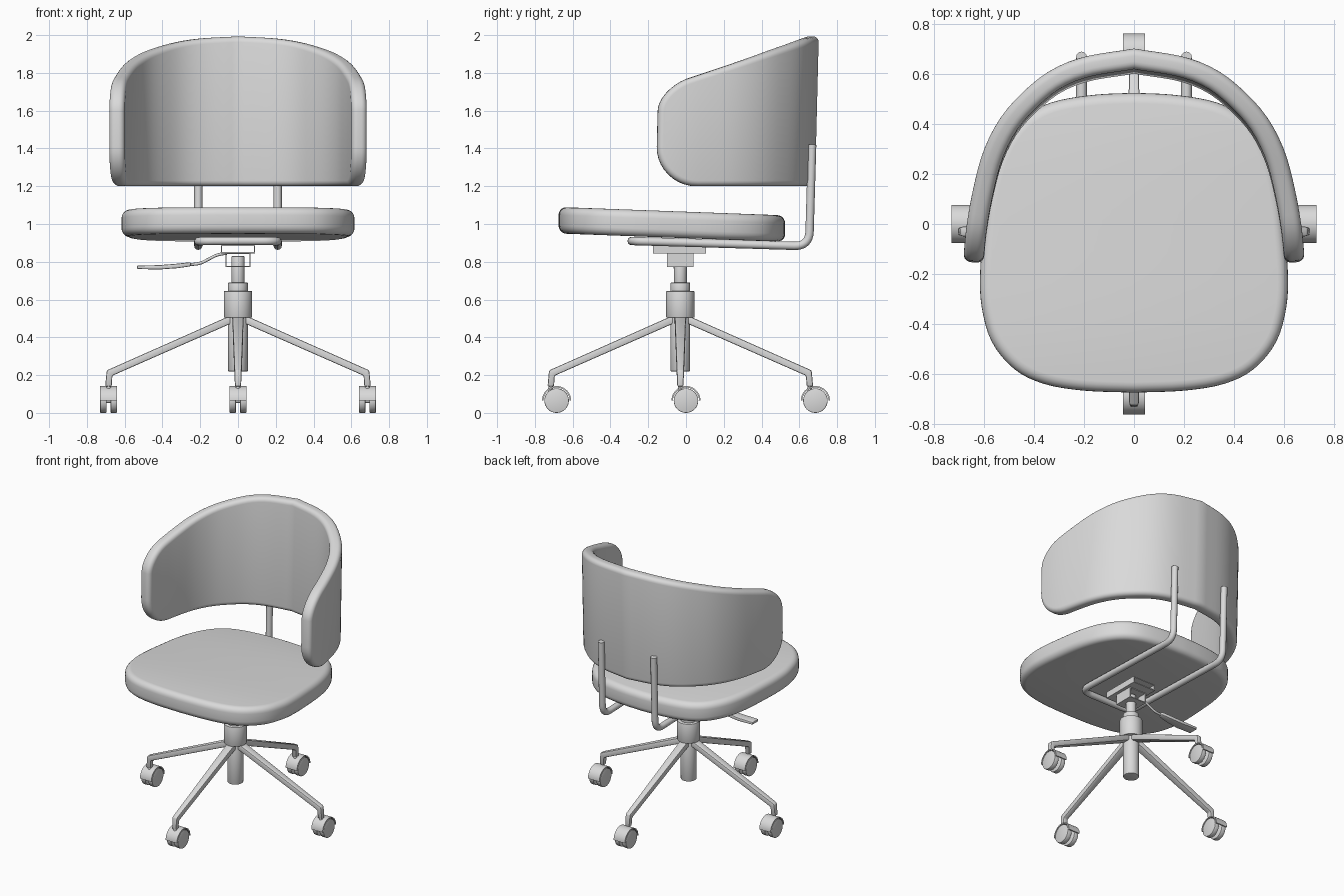
import bpy, bmesh
from math import sin, cos, pi, sqrt, radians
from mathutils import Vector, Matrix

cube = bpy.data.objects.get("Cube")
if cube:
    bpy.data.objects.remove(cube, do_unlink=True)

grey = bpy.data.materials.new("light_grey")
grey.use_nodes = True
grey.diffuse_color = (0.7, 0.7, 0.7, 1)
grey.node_tree.nodes["Principled BSDF"].inputs["Base Color"].default_value = grey.diffuse_color

AXIS_Y = -0.03   # column position in y
REACH = 0.685    # column to caster pin


def add_mesh(name, bm, angle=35):
    bmesh.ops.recalc_face_normals(bm, faces=bm.faces)
    mesh = bpy.data.meshes.new(name)
    bm.to_mesh(mesh)
    bm.free()
    mesh.materials.append(grey)
    obj = bpy.data.objects.new(name, mesh)
    bpy.context.collection.objects.link(obj)
    bpy.ops.object.select_all(action='DESELECT')
    obj.select_set(True)
    bpy.context.view_layer.objects.active = obj
    bpy.ops.object.shade_smooth_by_angle(angle=radians(angle))
    return obj


def cylinder(name, centre, radius, depth, axis='Z', bevel=0.004, sides=32):
    bm = bmesh.new()
    bmesh.ops.create_cone(bm, cap_ends=True, segments=sides, radius1=radius, radius2=radius, depth=depth)
    rims = [e for e in bm.edges if abs(e.verts[0].co.z - e.verts[1].co.z) < 1e-5]
    bmesh.ops.bevel(bm, geom=rims, offset=bevel, segments=2, affect='EDGES', profile=0.5)
    turn = Matrix.Rotation(pi / 2, 4, 'Y') if axis == 'X' else Matrix()
    bm.transform(Matrix.Translation(centre) @ turn)
    return add_mesh(name, bm)


def box(name, lo, hi):
    bm = bmesh.new()
    lo, hi = Vector(lo), Vector(hi)
    bmesh.ops.create_cube(bm, size=1, matrix=Matrix.Translation((lo + hi) / 2) @ Matrix.Diagonal((*(hi - lo), 1)))
    return add_mesh(name, bm)


def spline(pts, steps=6):
    """Smooth open curve through 2D points."""
    pts = [Vector(p) for p in pts]
    ext = [2 * pts[0] - pts[1]] + pts + [2 * pts[-1] - pts[-2]]
    out = []
    for a, b, c, d in zip(ext, ext[1:], ext[2:], ext[3:]):
        for k in range(steps):
            t = k / steps
            out.append(0.5 * (2 * b + (c - a) * t + (2 * a - 5 * b + 4 * c - d) * t * t
                              + (3 * b - a - 3 * c + d) * t ** 3))
    return out + [pts[-1]]


def rounded_slab(name, outline, thick, r, place, steps=5):
    """Slab with a rounded rim; place() maps (u, v, depth) to space."""
    n = len(outline)
    inward = []
    for i in range(n):
        t = (outline[(i + 1) % n] - outline[i - 1]).normalized()
        inward.append(Vector((-t.y, t.x)))
    quarter = [(r * (1 - sin(k / steps * pi / 2)), r * (1 - cos(k / steps * pi / 2))) for k in range(steps + 1)]
    section = quarter + [(i, thick - o) for i, o in reversed(quarter)]
    bm = bmesh.new()
    rings = []
    for inset, depth in section:
        flat = [p + q * inset for p, q in zip(outline, inward)]
        rings.append([bm.verts.new(place(p.x, p.y, depth)) for p in flat])
    for a, b in zip(rings, rings[1:]):
        for i in range(n):
            j = (i + 1) % n
            bm.faces.new((a[i], a[j], b[j], b[i]))
    for ring in (rings[0], rings[-1]):
        for i in range(n // 2 - 1):
            bm.faces.new((ring[i], ring[i + 1], ring[n - 2 - i], ring[n - 1 - i]))
    return add_mesh(name, bm, 50)


def tube(name, pts, radius, fillet):
    """Bent round bar with filleted corners."""
    pts = [Vector(p) for p in pts]
    path = [pts[0]]
    for a, p, b in zip(pts, pts[1:], pts[2:]):
        s, e = p + (a - p).normalized() * fillet, p + (b - p).normalized() * fillet
        path += [s.lerp(p, k / 8).lerp(p.lerp(e, k / 8), k / 8) for k in range(9)]
    path.append(pts[-1])
    curve = bpy.data.curves.new(name, 'CURVE')
    curve.dimensions = '3D'
    curve.bevel_depth = radius
    curve.bevel_resolution = 4
    curve.use_fill_caps = True
    line = curve.splines.new('POLY')
    line.points.add(len(path) - 1)
    for point, co in zip(line.points, path):
        point.co = (*co, 1)
    line.use_smooth = True
    curve.materials.append(grey)
    bpy.context.collection.objects.link(bpy.data.objects.new(name, curve))


def beam(name, stations, angle, bevel):
    """Rectangular loft running outward from the column."""
    bm = bmesh.new()
    rings = [[bm.verts.new((u, w, z)) for u, z, w in ((*top, -h), (*top, h), (*low, h), (*low, -h))]
             for top, low, h in stations]
    for a, b in zip(rings, rings[1:]):
        for i in range(4):
            j = (i + 1) % 4
            bm.faces.new((a[i], a[j], b[j], b[i]))
    bm.faces.new(rings[0])
    bm.faces.new(rings[-1])
    bmesh.ops.recalc_face_normals(bm, faces=bm.faces)
    bmesh.ops.bevel(bm, geom=bm.edges[:], offset=bevel, segments=2, affect='EDGES', profile=0.5)
    bm.transform(Matrix.Translation((0, AXIS_Y, 0)) @ Matrix.Rotation(angle, 4, 'Z'))
    return add_mesh(name, bm, 40)


# Seat cushion, tilted slightly to the rear
half = spline([(0, -.675), (.2, -.667), (.36, -.64), (.48, -.58), (.57, -.47), (.61, -.33), (.616, -.2),
               (.605, -.05), (.585, .12), (.545, .27), (.48, .385), (.4, .455), (.3, .495), (.15, .518), (0, .525)], 4)
seat_outline = half + [Vector((-p.x, p.y)) for p in half[-2:0:-1]]
rounded_slab("seat", seat_outline, 0.14, 0.042, lambda x, y, d: (x, y, 0.925 - 0.037 * y + d))

# Wrap-around backrest: plan curve followed by arc length
side = spline([(0, .683), (.2, .65), (.336, .595), (.45, .505), (.54, .4), (.605, .27),
               (.645, .12), (.67, -.02), (.684, -.155)], 8)
plan = [Vector((-p.x, p.y)) for p in side[:0:-1]] + side
lengths = [0]
for a, b in zip(plan, plan[1:]):
    lengths.append(lengths[-1] + (b - a).length)
total = lengths[-1]


def along(s):
    s = min(max(s, 0), total)
    i = next(k for k in range(len(plan) - 1) if lengths[k + 1] >= s - 1e-9)
    t = (s - lengths[i]) / (lengths[i + 1] - lengths[i])
    tangents = [(plan[min(k + 1, len(plan) - 1)] - plan[max(k - 1, 0)]).normalized() for k in (i, i + 1)]
    tan = tangents[0].lerp(tangents[1], t).normalized()
    return plan[i].lerp(plan[i + 1], t), Vector((tan.y, -tan.x))


def corner(d, size):
    return 1 - sqrt(1 - (1 - d / size) ** 2) if d < size else 0


def back_point(s, z, depth):
    p, inward = along(s)
    p = p + inward * depth
    return p.x, p.y + 0.025 * (z - 1.2), z


CURVED = 0.22
ends = [CURVED * (1 - cos(k / 10 * pi / 2)) for k in range(10)]
middle = [CURVED + (total - 2 * CURVED) * k / 44 for k in range(45)]
columns = ends + middle + [total - d for d in reversed(ends)]
lower, upper = [], []
for s in columns:
    d = min(s, total - s)
    lower.append(Vector((s, 1.2 + 0.21 * corner(d, CURVED))))
    upper.append(Vector((s, 1.77 + 0.327 * along(s)[0].y - 0.12 * corner(d, 0.16))))
rounded_slab("backrest", lower + upper[::-1], 0.082, 0.03, back_point)

# One bent bar carries the seat and the backrest
right_side = [(-.21, .668, 1.42), (-.21, .652, .882), (-.21, -.288, .91)]
tube("support_bar", right_side + [(-x, y, z) for x, y, z in reversed(right_side)], 0.022, 0.08)


# Tilt mechanism: two thin channels open at front and rear
def channel(name, w, y0, y1, z0, z1, t=0.006):
    box(name + "_top", (-w, y0, z1 - t), (w, y1, z1))
    box(name + "_bottom", (-w, y0, z0), (w, y1, z0 + t))
    for word, sx in (("left", 1), ("right", -1)):
        xs = sorted((sx * w, sx * (w - t)))
        box(f"{name}_{word}_wall", (xs[0], y0, z0), (xs[1], y1, z1))


channel("upper_channel", 0.09, -0.175, 0.105, 0.845, 0.89)
channel("lower_channel", 0.067, -0.1, 0.04, 0.772, 0.847)

# Height lever
tube("lever_rod", [(-.06, AXIS_Y, .845), (-.11, AXIS_Y, .838), (-.2, AXIS_Y, .79), (-.29, AXIS_Y, .782)], 0.008, 0.025)
beam("lever_paddle", [((.25, .798), (.25, .776), .018), ((.32, .79), (.32, .766), .028),
                      ((.42, .782), (.42, .759), .035), ((.535, .78), (.535, .762), .035)], pi, 0.006)

# Column
for name, radius, z0, z1 in (("gas_spring", .034, .66, .83), ("column_collar", .052, .62, .69),
                             ("column_hub", .075, .505, .645), ("lower_tube", .052, .22, .52)):
    cylinder(name, (0, AXIS_Y, (z0 + z1) / 2), radius, z1 - z0)

# Four legs with twin-wheel casters that all point the same way
for i, word in enumerate(("left", "back", "right", "front")):
    angle = i * pi / 2
    beam(word + "_leg", [((.03, .52), (.03, .476), .03), ((.695, .225), (.665, .197), .019),
                         ((.703, .14), (.669, .14), .016)], angle, 0.007)
    x, y = REACH * cos(angle), AXIS_Y + REACH * sin(angle)
    cylinder(word + "_caster_pin", (x, y, 0.13), 0.012, 0.05, bevel=0.002, sides=16)
    y += 0.03
    cylinder(word + "_axle", (x, y, 0.065), 0.012, 0.06, 'X', 0.002, 16)
    for tag, sx in (("left", 1), ("right", -1)):
        cylinder(f"{word}_caster_{tag}_wheel", (x + sx * 0.028, y, 0.065), 0.065, 0.034, 'X')
    bm = bmesh.new()
    arc = [(r * cos(k * pi / 20), r * sin(k * pi / 20)) for r, ks in ((.077, range(21)), (.069, range(20, -1, -1)))
           for k in ks]
    loops = [[bm.verts.new((x + dx, y + a, 0.065 + b)) for a, b in arc] for dx in (-0.045, 0.045)]
    n = len(arc)
    for k in range(n):
        bm.faces.new((loops[0][k], loops[0][(k + 1) % n], loops[1][(k + 1) % n], loops[1][k]))
    for loop in loops:
        for k in range(n // 2 - 1):
            bm.faces.new((loop[k], loop[k + 1], loop[n - 2 - k], loop[n - 1 - k]))
    add_mesh(word + "_caster_hood", bm)
